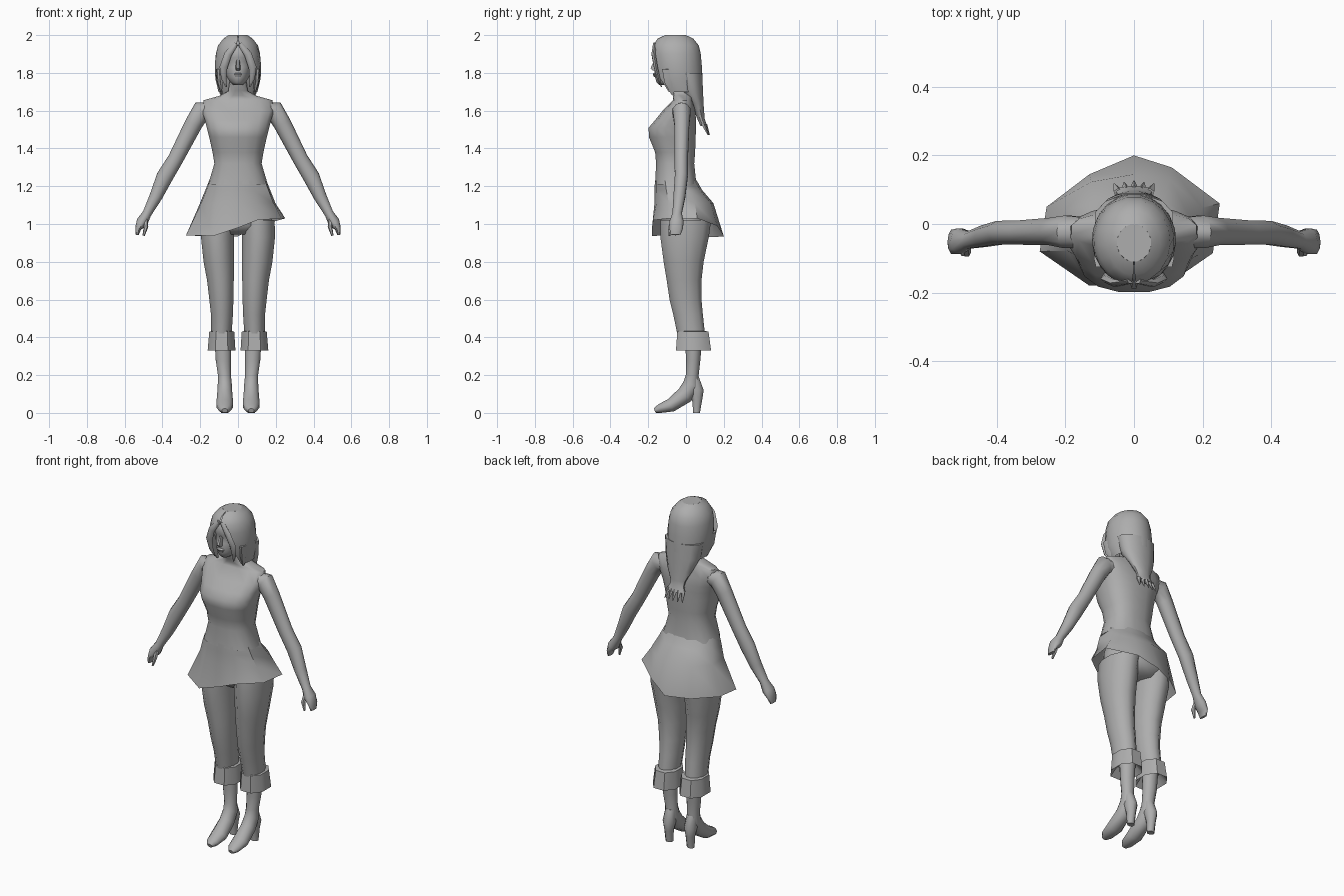
import bpy, bmesh, math
from mathutils import Vector

grey = bpy.data.materials.new("plain_grey")
grey.diffuse_color = (0.42, 0.42, 0.42, 1)


def spow(v, e):
    return math.copysign(abs(v) ** e, v)


def skin(name, rings, closed=True, caps=True, mirror=False, angle=50):
    """Join equal-length rings of points into one surface."""
    bm = bmesh.new()
    rows = [[bm.verts.new(p) for p in ring] for ring in rings]
    n = len(rows[0])
    for a, b in zip(rows, rows[1:]):
        for i in range(n if closed else n - 1):
            j = (i + 1) % n
            bm.faces.new((a[i], a[j], b[j], b[i]))
    if caps:
        bm.faces.new(rows[0])
        bm.faces.new(rows[-1])
    bmesh.ops.recalc_face_normals(bm, faces=bm.faces)
    me = bpy.data.meshes.new(name)
    bm.to_mesh(me)
    bm.free()
    me.materials.append(grey)
    ob = bpy.data.objects.new(name, me)
    bpy.context.collection.objects.link(ob)
    if mirror:
        mod = ob.modifiers.new("Mirror", 'MIRROR')
        mod.use_mirror_merge = False
    bpy.ops.object.select_all(action='DESELECT')
    ob.select_set(True)
    bpy.context.view_layer.objects.active = ob
    bpy.ops.object.shade_smooth_by_angle(angle=math.radians(angle))
    return ob


def oval(z, cx, hw, y0, y1, n=12, e=1.0, gap=None):
    """Horizontal ring from front y0 to back y1; gap opens it at the front."""
    pts = []
    for i in range(n):
        a = 2 * math.pi * (i + 0.5) / n if gap is None else \
            gap + (2 * math.pi - 2 * gap) * i / (n - 1)
        pts.append((cx + hw * spow(math.sin(a), e),
                    (y0 + y1) / 2 - (y1 - y0) / 2 * spow(math.cos(a), e), z))
    return pts


def loft(name, rows, n=12, e=1.0, **kw):
    return skin(name, [oval(*r, n=n, e=e) for r in rows], **kw)


def tube(name, path, side, n=10, **kw):
    """Sweep an oval along (x, y, z, radius along side, other radius)."""
    p = [Vector(q[:3]) for q in path]
    s = Vector(side)
    rings = []
    for i, q in enumerate(path):
        t = (p[min(i + 1, len(p) - 1)] - p[max(i - 1, 0)]).normalized()
        o = t.cross(s).normalized()
        ring = []
        for k in range(n):
            a = 2 * math.pi * (k + 0.5) / n
            v = p[i] + s * q[3] * math.cos(a) + o * q[4] * math.sin(a)
            v.z = max(v.z, 0)
            ring.append(v)
        rings.append(ring)
    return skin(name, rings, **kw)


# Torso from neck to hips
loft("torso", [
    (1.76, 0, .045, -.10, .03), (1.705, 0, .052, -.085, .035),
    (1.68, 0, .095, -.07, .035), (1.655, 0, .185, -.07, .035),
    (1.60, 0, .195, -.125, .05), (1.55, 0, .178, -.165, .055),
    (1.51, 0, .168, -.2, .055), (1.46, 0, .155, -.198, .053),
    (1.38, 0, .137, -.165, .05), (1.32, 0, .127, -.16, .045),
    (1.21, 0, .16, -.165, .057)], n=16, e=.8)

# Skirt with slanted, flaring hem
hem = [(0, -.18, .98), (.1, -.175, 1.02), (.23, -.085, 1.03), (.25, .06, 1.03),
       (.11, .165, .99), (0, .2, .935), (-.13, .145, .93), (-.255, .05, .94),
       (-.275, -.08, .94), (-.13, -.18, .937)]


def skirt_ring(z, hw, y0, y1):
    ring = []
    for x, y, _ in hem:
        a = math.atan2(x / .26, -y / .19)
        ring.append((hw * spow(math.sin(a), .85),
                     (y0 + y1) / 2 - (y1 - y0) / 2 * spow(math.cos(a), .85), z))
    return ring


skin("skirt", [skirt_ring(1.23, .157, -.165, .057), skirt_ring(1.18, .178, -.166, .085),
               skirt_ring(1.11, .207, -.167, .145), hem], caps=False)

# Pelvis under the skirt
loft("pelvis", [(1.15, 0, .15, -.13, .07), (1.06, 0, .185, -.14, .13),
                (.99, 0, .19, -.135, .135), (.945, 0, .11, -.09, .10)])

# Legs, fur cuffs and boots
loft("leg", [(1.02, .105, .092, -.14, .138), (.93, .109, .09, -.14, .125),
             (.8, .102, .083, -.122, .097), (.7, .093, .073, -.105, .085),
             (.6, .088, .066, -.09, .085), (.52, .085, .06, -.07, .092),
             (.4, .088, .055, -.045, .105)], mirror=True)
loft("boot_cuff", [(.38, .085, .045, -.02, .09), (.33, .087, .079, -.06, .14),
                   (.43, .086, .071, -.052, .125), (.435, .086, .05, -.04, .1)],
     n=8, e=.9, mirror=True, angle=40)
tube("boot", [(.08, .04, .38, .046, .044), (.078, .038, .28, .042, .038),
              (.072, .033, .2, .036, .034), (.07, .03, .15, .039, .046),
              (.07, -.005, .095, .042, .046), (.07, -.08, .04, .047, .036),
              (.07, -.14, .022, .036, .024), (.07, -.166, .012, .016, .012)],
     (1, 0, 0), mirror=True)
loft("boot_heel", [(.19, .07, .03, .01, .07), (.12, .07, .036, .015, .097),
                   (.07, .07, .026, .03, .088), (0, .07, .022, .037, .075)],
     n=8, mirror=True)

# Arms with curled hands
tube("arm", [(.13, -.025, 1.6, .045, .045), (.195, -.023, 1.597, .05, .055),
             (.235, -.022, 1.53, .042, .047), (.33, -.025, 1.345, .037, .041),
             (.388, -.025, 1.25, .036, .044), (.435, -.035, 1.145, .033, .034),
             (.482, -.047, 1.055, .026, .024), (.508, -.05, 1.01, .039, .031),
             (.529, -.052, .975, .037, .016), (.535, -.055, .942, .026, .009)],
     (0, 1, 0), mirror=True)
tube("thumb", [(.49, -.06, 1.03, .015, .014), (.487, -.083, .985, .013, .012),
               (.5, -.088, .938, .006, .006)], (0, 1, 0), n=6, mirror=True)

# Head and nose
loft("head", [(1.735, 0, .022, -.14, -.06), (1.75, 0, .042, -.157, -.03),
              (1.775, 0, .058, -.165, .0), (1.80, 0, .068, -.169, .04),
              (1.83, 0, .077, -.166, .06), (1.86, 0, .083, -.158, .065),
              (1.88, 0, .088, -.168, .065), (1.93, 0, .09, -.163, .05),
              (1.97, 0, .05, -.12, .02)], n=16)
loft("nose", [(1.87, 0, .008, -.168, -.14), (1.825, 0, .014, -.191, -.14),
              (1.812, 0, .013, -.178, -.14)], n=6)
loft("lips", [(1.800, 0, .016, -.17, -.15), (1.793, 0, .024, -.177, -.15),
              (1.778, 0, .015, -.17, -.15)], n=8)

# Hair shell, open around the face
shell = [(2.0, .05, -.11, 0, .02), (1.982, .077, -.15, .04, .03),
         (1.945, .106, -.174, .07, .06), (1.9, .118, -.18, .08, .38),
         (1.84, .123, -.177, .085, .62), (1.77, .12, -.168, .089, .72),
         (1.7, .104, -.14, .09, .95)]
skin("hair", [oval(z, 0, hw, y0, y1, n=18, gap=g) for z, hw, y0, y1, g in shell],
     closed=False, caps=False)
loft("hair_crown", [(2.0, 0, .05, -.11, 0), (1.97, 0, .06, -.12, .02)], n=16)

# Front strands beside the face
tube("front_strand", [(.01, -.165, 1.955, .01, .012), (.052, -.172, 1.9, .012, .02),
                      (.077, -.16, 1.83, .012, .021), (.075, -.145, 1.77, .01, .014),
                      (.062, -.13, 1.725, .003, .003)], (0, 1, 0), n=6, mirror=True)
tube("side_strand", [(.105, -.1, 1.82, .03, .012), (.1, -.09, 1.75, .028, .012),
                     (.085, -.07, 1.685, .008, .004)], (0, 1, 0), n=6, mirror=True)

# Gathered hair down the back with pointed tips
loft("hair_tail", [(1.8, 0, .118, -.06, .088), (1.71, 0, .107, -.035, .092),
                   (1.64, 0, .08, .02, .094), (1.58, 0, .05, .05, .098),
                   (1.555, 0, .045, .06, .1), (1.52, 0, .058, .075, .112)])
for i in range(5):
    x = (i - 2) * .025
    y = .1 - abs(x) * .15
    loft("hair_tip", [(1.53, x * .9, .015, y - .015, y + .012),
                      (1.47, x * 1.15, .002, y + .022, y + .027)], n=5)
